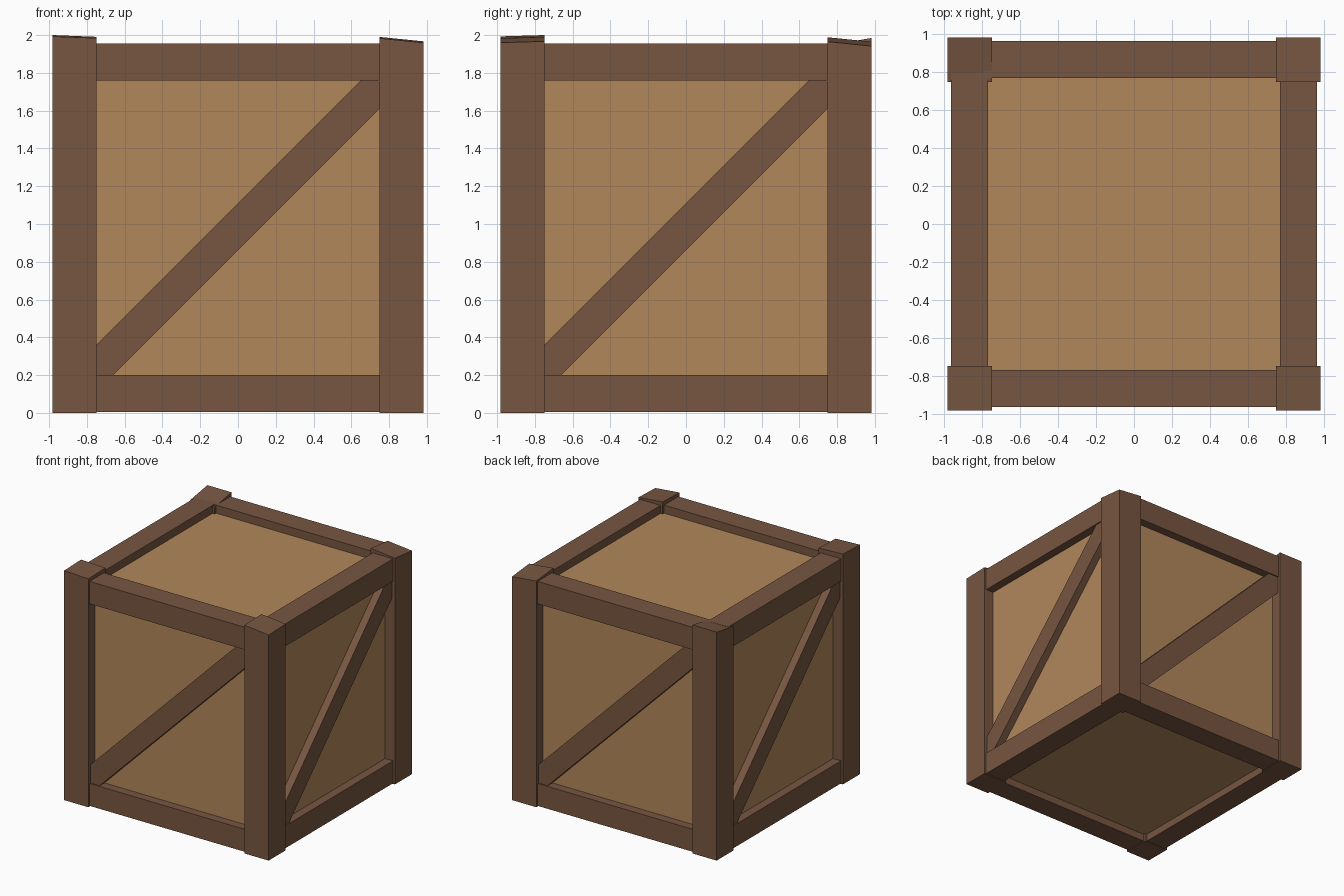
import bpy, bmesh, math
from mathutils import Matrix, Vector

default = bpy.data.objects.get("Cube")
if default:
    bpy.data.objects.remove(default, do_unlink=True)


def material(name, color):
    mat = bpy.data.materials.new(name)
    mat.use_nodes = True
    mat.diffuse_color = (*color, 1)
    shader = mat.node_tree.nodes["Principled BSDF"]
    shader.inputs["Base Color"].default_value = (*color, 1)
    shader.inputs["Roughness"].default_value = 0.9
    return mat


dark_wood = material("dark_brown_wood", (0.184, 0.093, 0.053))
light_wood = material("light_tan_wood", (0.445, 0.242, 0.105))


def box(name, low, high, mat, transform=Matrix(), top=None):
    """Box between two corners; top(x, y) optionally reshapes its upper face."""
    low, high = Vector(low), Vector(high)
    size, middle = high - low, (low + high) / 2
    bm = bmesh.new()
    bmesh.ops.create_cube(bm, size=1)
    for v in bm.verts:
        upper = v.co.z > 0
        v.co = Vector(a * s + m for a, s, m in zip(v.co, size, middle))
        if top and upper:
            v.co.z = top(v.co.x, v.co.y)
    bm.transform(transform)
    mesh = bpy.data.meshes.new(name)
    bm.to_mesh(mesh)
    bm.free()
    mesh.materials.append(mat)
    obj = bpy.data.objects.new(name, mesh)
    bpy.context.collection.objects.link(obj)
    return obj


# Recessed plank body
box("inner_panels", (-0.89, -0.89, 0.07), (0.89, 0.89, 1.885), light_wood)

# Corner posts with unevenly sawn tops: side signs, height, slope in x and y
posts = {
    "front_right_post": (-1, -1, 1.992, -0.04, 0.03),
    "front_left_post": (1, -1, 1.975, -0.10, 0.03),
    "back_left_post": (1, 1, 1.965, -0.10, -0.10),
    "back_right_post": (-1, 1, 1.965, 0.0, 0.17),
}
INNER, OUTER = 0.75, 0.983
for name, (sx, sy, height, slope_x, slope_y) in posts.items():
    xs = sorted((sx * INNER, sx * OUTER))
    ys = sorted((sy * INNER, sy * OUTER))
    cx, cy = sum(xs) / 2, sum(ys) / 2
    box(name, (xs[0], ys[0], 0), (xs[1], ys[1], height), dark_wood,
        top=lambda x, y: height + slope_x * (x - cx) + slope_y * (y - cy))

# Each side repeats the same two rails and diagonal brace
diagonal = Matrix.Translation((0, 0, 0.985)) @ Matrix.Rotation(-math.pi / 4, 4, "Y")
for i, side in enumerate(("front", "left", "back", "right")):
    turn = Matrix.Rotation(i * math.pi / 2, 4, "Z")
    box(side + "_bottom_rail", (-0.8, -0.965, 0.005), (0.8, -0.77, 0.2), dark_wood, turn)
    box(side + "_top_rail", (-0.8, -0.965, 1.76), (0.8, -0.77, 1.955), dark_wood, turn)
    box(side + "_brace", (-1.09, -0.955, -0.088), (1.07, -0.85, 0.088),
        dark_wood, turn @ diagonal)
